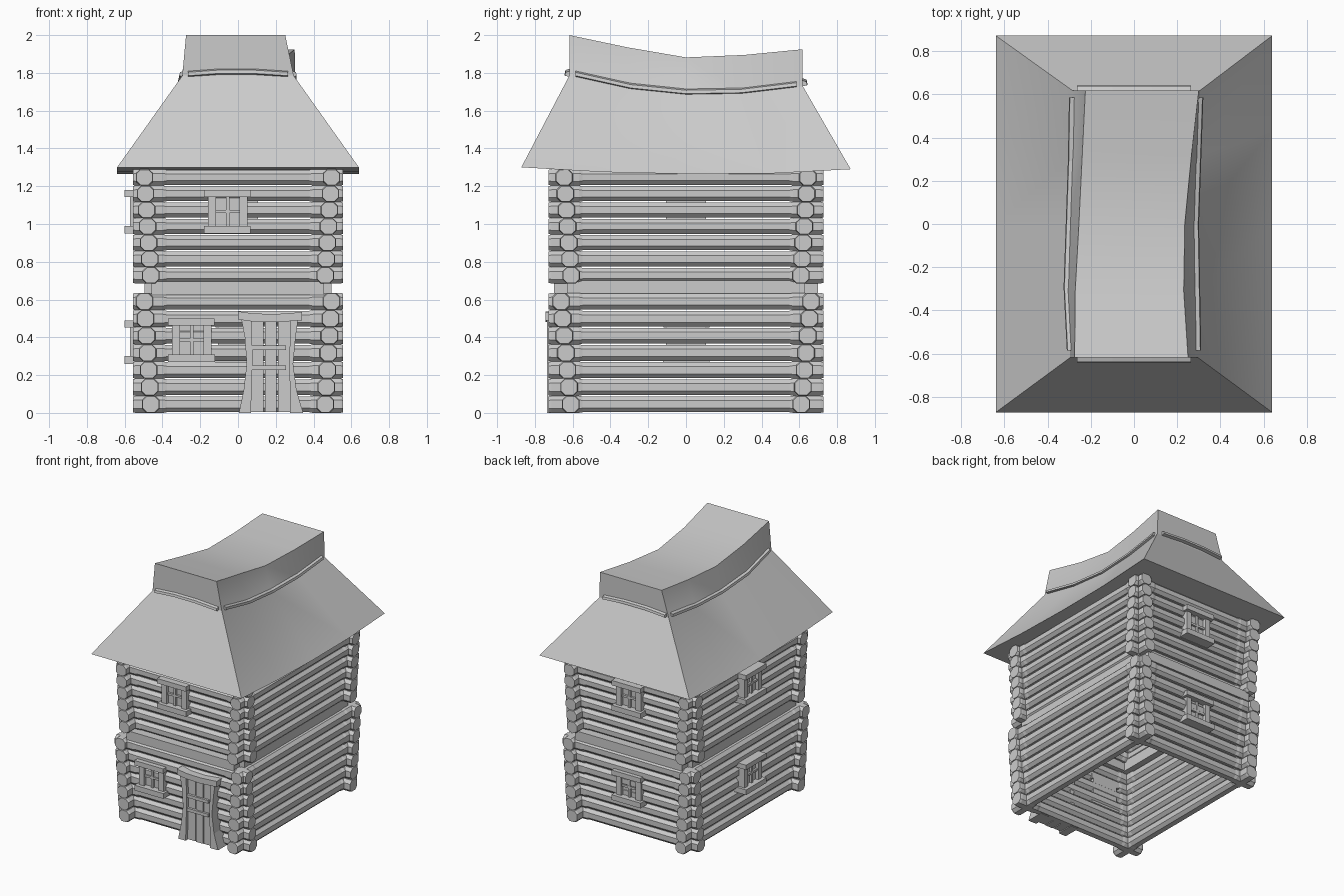
import bpy, bmesh, math
from mathutils import Matrix, Vector

if "Cube" in bpy.data.objects:
    bpy.data.objects.remove(bpy.data.objects["Cube"])


def finish(bm, name, smooth=False):
    bmesh.ops.recalc_face_normals(bm, faces=bm.faces)
    me = bpy.data.meshes.new(name)
    bm.to_mesh(me)
    bm.free()
    ob = bpy.data.objects.new(name, me)
    bpy.context.collection.objects.link(ob)
    if smooth:
        bpy.ops.object.select_all(action='DESELECT')
        ob.select_set(True)
        bpy.context.view_layer.objects.active = ob
        bpy.ops.object.shade_smooth_by_angle(angle=math.radians(25))
    return ob


def loft(bm, rings):
    """Closed solid through a list of equal-length rings."""
    vs = [[bm.verts.new(p) for p in r] for r in rings]
    n = len(vs[0])
    for a, b in zip(vs, vs[1:]):
        for i in range(n):
            j = (i + 1) % n
            bm.faces.new((a[i], a[j], b[j], b[i]))
    bm.faces.new(vs[0])
    bm.faces.new(vs[-1])


def box(bm, x0, x1, y0, y1, z0, z1, mat=Matrix()):
    rings = [[mat @ Vector(p) for p in ((x0, y0, z), (x1, y0, z), (x1, y1, z), (x0, y1, z))]
             for z in (z0, z1)]
    loft(bm, rings)


def log(bm, along_x, half, off, z, w=0.092, h=0.086):
    """Eight-sided log, slightly thinner between the corner joints."""
    c = 0.022
    rings = []
    neck = half - 0.16
    for t, k in ((-half, 0.93), (-half + 0.015, 1), (-neck, 1), (-neck + 0.02, 0.92),
                 (neck - 0.02, 0.92), (neck, 1), (half - 0.015, 1), (half, 0.93)):
        a, b = w / 2 * k, h / 2 * k
        oct8 = [(-a, -b + c), (-a + c, -b), (a - c, -b), (a, -b + c),
                (a, b - c), (a - c, b), (-a + c, b), (-a, b - c)]
        rings.append([(t, off + u, z + v) if along_x else (off + u, t, z + v) for u, v in oct8])
    loft(bm, rings)


# Log walls: each storey flares outward towards its top
ROWS = 7
for storey, z0, z1, ya, yb in (("lower", 0.0, 0.635, 0.61, 0.662), ("upper", 0.685, 1.29, 0.608, 0.645)):
    pitch = (z1 - z0) / ROWS
    for side, s in (("front_or_right", 1), ("back_or_left", -1)):
        bx, by = bmesh.new(), bmesh.new()
        for i in range(ROWS):
            t = i / (ROWS - 1)
            z = z0 + pitch * (i + 0.5)
            log(bx, True, 0.557, -s * (ya + (yb - ya) * t), z, h=pitch)
            log(by, False, 0.727, s * (0.462 + 0.033 * t), z, h=pitch)
        finish(bx, storey + ("_front_logs" if s == 1 else "_back_logs"))
        finish(by, storey + ("_right_logs" if s == 1 else "_left_logs"))

# Beams between the storeys
for s in (1, -1):
    bm = bmesh.new()
    y = sorted((-s * 0.70, -s * 0.60))
    box(bm, -0.458, 0.456, *y, 0.625, 0.695)
    finish(bm, "front_beam" if s == 1 else "back_beam")
    bm = bmesh.new()
    x = sorted((s * 0.415, s * 0.495))
    box(bm, *x, -0.63, 0.63, 0.62, 0.70)
    finish(bm, "right_sill_beam" if s == 1 else "left_sill_beam")


# Windows: frame, header, sill, pane and glazing bars; d is distance of the frame face
def window(name, u, z, d, turn):
    m = Matrix.Rotation(turn, 4, 'Z')
    bm = bmesh.new()
    back = -d + 0.1
    box(bm, u - 0.125, u + 0.12, -d - 0.027, back, z + 0.078, z + 0.115, m)
    box(bm, u - 0.125, u + 0.122, -d - 0.027, back, z - 0.115, z - 0.075, m)
    for s in (-1, 1):
        a = sorted((u + s * 0.062, u + s * 0.105))
        box(bm, *a, -d, back, z - 0.08, z + 0.08, m)
    box(bm, u - 0.07, u + 0.07, -d + 0.024, back, z - 0.08, z + 0.08, m)
    box(bm, u - 0.009, u + 0.009, -d + 0.008, back, z - 0.08, z + 0.08, m)
    box(bm, u - 0.07, u + 0.07, -d + 0.008, back, z - 0.007, z + 0.009, m)
    finish(bm, name)


window("front_upper_window", -0.055, 1.065, 0.70, 0)
window("front_lower_window", -0.245, 0.385, 0.705, 0)
for nm, z in (("upper", 1.065), ("lower", 0.375)):
    window("back_%s_window" % nm, 0, z, 0.70, math.pi)
    window("left_%s_window" % nm, 0, z, 0.573, -math.pi / 2)

# Door: bowed posts, crooked lintel, planks, hinge battens
for name, pts in (("door_left_post", ((0.005, 0.068, 0), (0.03, 0.072, 0.12), (0.046, 0.076, 0.26),
                                      (0.036, 0.075, 0.4), (0.015, 0.07, 0.51))),
                  ("door_right_post", ((0.275, 0.345, 0), (0.275, 0.31, 0.12), (0.272, 0.292, 0.26),
                                       (0.275, 0.305, 0.4), (0.28, 0.32, 0.51)))):
    bm = bmesh.new()
    loft(bm, [[(a, -0.735, z), (b, -0.735, z), (b, -0.6, z), (a, -0.6, z)] for a, b, z in pts])
    finish(bm, name)
bm = bmesh.new()
loft(bm, [[(x, -0.745, z - 0.025), (x, -0.745, z + 0.018), (x, -0.62, z + 0.018), (x, -0.62, z - 0.025)]
          for x, z in ((0.0, 0.52), (0.08, 0.508), (0.2, 0.505), (0.34, 0.515))])
finish(bm, "door_lintel")
bm = bmesh.new()
for i, (a, b) in enumerate(((0.07, 0.136), (0.142, 0.205), (0.211, 0.278))):
    box(bm, a, b, -0.712 - 0.004 * (i % 2), -0.62, 0.005, 0.49)
finish(bm, "door_planks")
bm = bmesh.new()
for z in (0.24, 0.345):
    box(bm, 0.07, 0.255, -0.73, -0.69, z - 0.012, z + 0.012)
finish(bm, "door_battens")

# Roof: hipped skirt with a near-vertical sagging cap
stations = (-1, -0.5, 0, 0.5, 1)
eave_z = (1.30, 1.275, 1.265, 1.267, 1.29)
kink_z = (1.785, 1.72, 1.69, 1.695, 1.73)
top_z = (2.0, 1.935, 1.882, 1.895, 1.925)
top_l = (-0.275, -0.272, -0.255, -0.24, -0.225)
top_r = (0.25, 0.23, 0.235, 0.265, 0.30)
kink_l = (-0.295, -0.31, -0.30, -0.29, -0.285)
kink_r = (0.295, 0.29, 0.285, 0.295, 0.305)
rings = []
for i, t in enumerate(stations):
    ye, yk = 0.872 * t, 0.618 * t
    rings.append([(-0.64, ye, eave_z[i]), (kink_l[i], yk, kink_z[i]), (top_l[i], yk, top_z[i]),
                  (top_r[i], yk, top_z[i]), (kink_r[i], yk, kink_z[i]), (0.64, ye, eave_z[i])])
bm = bmesh.new()
vs = [[bm.verts.new(p) for p in r] for r in rings]
for a, b in zip(vs, vs[1:]):
    for i in range(6):
        j = (i + 1) % 6
        bm.faces.new((a[i], a[j], b[j], b[i]))
for r in (vs[0], vs[-1]):
    bm.faces.new((r[0], r[1], r[4], r[5]))
    bm.faces.new((r[1], r[2], r[3], r[4]))
finish(bm, "roof", True)

# Thin trim strips around the base of the cap
for name, xs in (("roof_trim_left", kink_l), ("roof_trim_right", kink_r)):
    s = -1 if xs is kink_l else 1
    bm = bmesh.new()
    loft(bm, [[(x - s * 0.02, 0.585 * t, z - 0.01), (x + s * 0.016, 0.585 * t, z),
               (x + s * 0.012, 0.585 * t, z + 0.018), (x - s * 0.02, 0.585 * t, z + 0.03)]
              for x, t, z in zip(xs, stations, kink_z)])
    finish(bm, name)
for name, y, z in (("roof_trim_front", -1, 1.785), ("roof_trim_back", 1, 1.735)):
    bm = bmesh.new()
    loft(bm, [[(x, y * 0.60, z - 0.01 + b), (x, y * 0.642, z + b), (x, y * 0.638, z + 0.018 + b),
               (x, y * 0.60, z + 0.03 + b)]
              for x, b in ((-0.265, 0), (-0.1, 0.012), (0.08, 0.012), (0.265, 0))])
    finish(bm, name)
